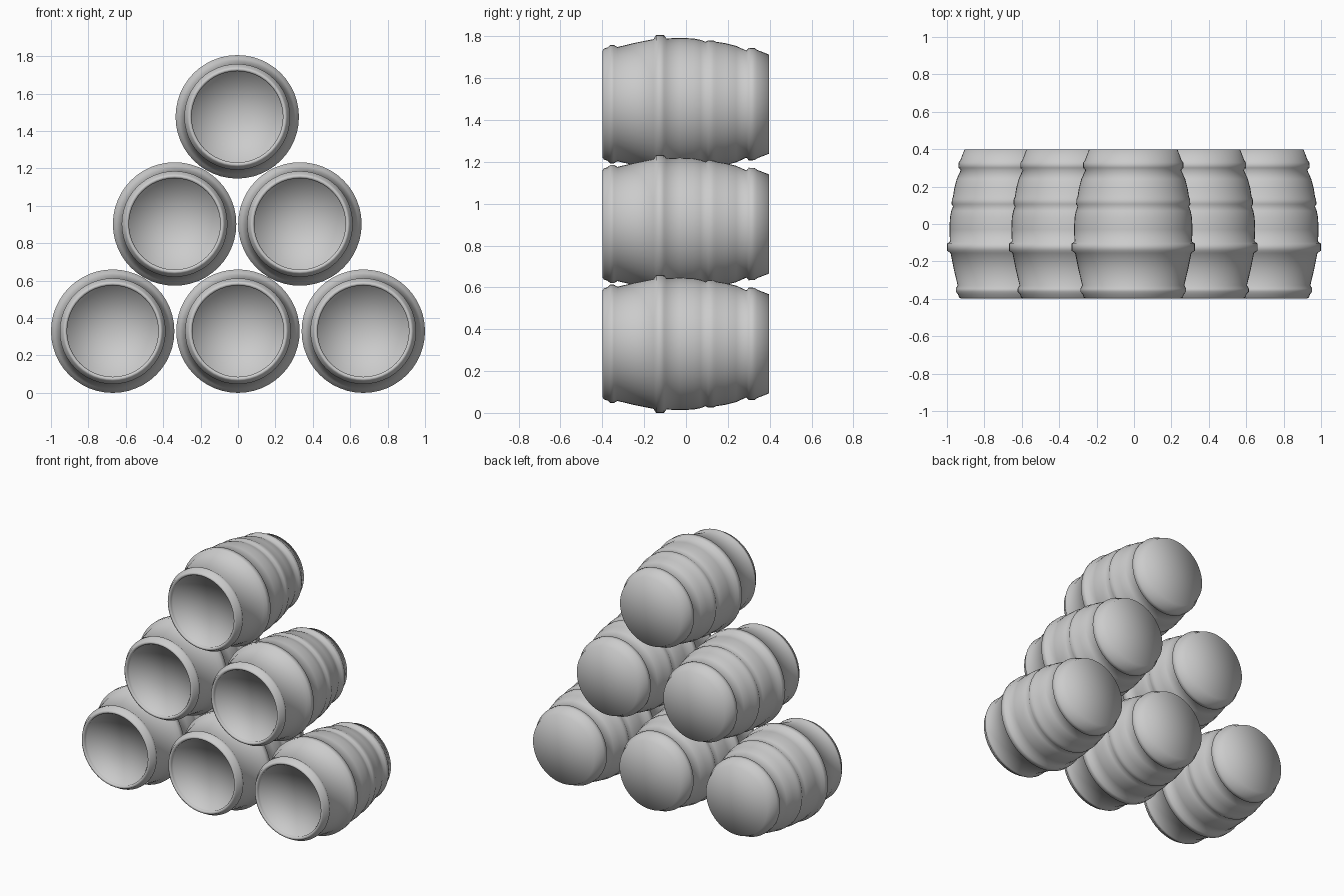
import bpy, bmesh
from math import cos, sin, tau

if "Cube" in bpy.data.objects:
    bpy.data.objects.remove(bpy.data.objects["Cube"])

SEGMENTS = 48

# Barrel outline as (y, radius): recessed front head, lip, hooped body, back end
PROFILE = [
    (-0.365, 0.246), (-0.388, 0.244), (-0.396, 0.249), (-0.398, 0.257),
    (-0.393, 0.265), (-0.375, 0.271), (-0.362, 0.283), (-0.345, 0.283),
    (-0.328, 0.273), (-0.240, 0.294), (-0.155, 0.311), (-0.143, 0.330),
    (-0.105, 0.330), (-0.094, 0.314), (-0.030, 0.317), (0.035, 0.314),
    (0.070, 0.307), (0.094, 0.298), (0.106, 0.305), (0.132, 0.304),
    (0.145, 0.298), (0.190, 0.291), (0.240, 0.278), (0.289, 0.256),
    (0.300, 0.269), (0.328, 0.268), (0.340, 0.259), (0.397, 0.237),
]


def barrel_mesh():
    """Lathe the outline around the y axis and close both ends."""
    bm = bmesh.new()
    rings = []
    for y, r in PROFILE:
        rings.append([bm.verts.new((r * cos(tau * i / SEGMENTS), y,
                                    r * sin(tau * i / SEGMENTS)))
                      for i in range(SEGMENTS)])
    for a, b in zip(rings, rings[1:]):
        for i in range(SEGMENTS):
            j = (i + 1) % SEGMENTS
            bm.faces.new((a[i], a[j], b[j], b[i]))
    # Front head and back end, as fans
    for ring, y in ((rings[0], PROFILE[0][0]), (rings[-1], PROFILE[-1][0])):
        centre = bm.verts.new((0, y, 0))
        for i in range(SEGMENTS):
            bm.faces.new((ring[i], ring[(i + 1) % SEGMENTS], centre))
    bmesh.ops.recalc_face_normals(bm, faces=bm.faces)
    for f in bm.faces:
        f.smooth = True
    mesh = bpy.data.meshes.new("barrel")
    bm.to_mesh(mesh)
    bm.free()
    return mesh


# Pyramid stack: three, two, one
mesh = barrel_mesh()
for row, name in enumerate(("bottom", "middle", "top")):
    count = 3 - row
    for k in range(count):
        barrel = bpy.data.objects.new(f"{name}_barrel_{k + 1}", mesh)
        # upper rows sit very slightly to the left
        x = (k - (count - 1) / 2) * 0.67 - (0.004 if row else 0)
        barrel.location = (x, 0, 0.33 + row * 0.573)
        bpy.context.collection.objects.link(barrel)
